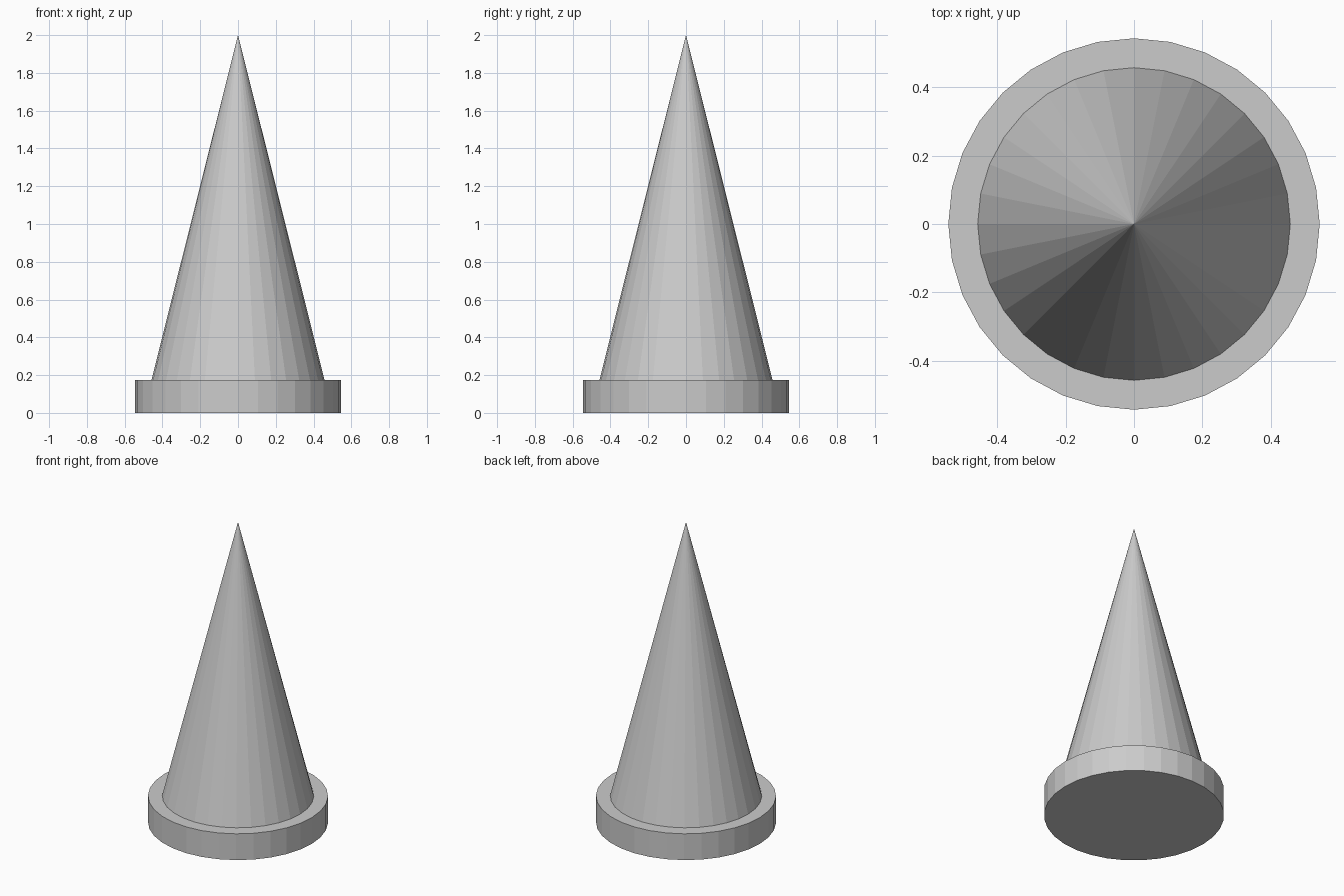
import bpy

if "Cube" in bpy.data.objects:
    bpy.data.objects.remove(bpy.data.objects["Cube"])

SIDES = 32
BASE_R, BASE_H = 0.544, 0.175
CONE_R, TOP = 0.458, 2.0

# Flat round base disc
bpy.ops.mesh.primitive_cylinder_add(vertices=SIDES, radius=BASE_R, depth=BASE_H,
                                    location=(0, 0, BASE_H / 2))
bpy.context.object.name = "base_disc"

# Spike standing on the disc (open underneath, hidden by the disc)
bpy.ops.mesh.primitive_cone_add(vertices=SIDES, radius1=CONE_R, radius2=0,
                                depth=TOP - BASE_H, end_fill_type='NOTHING',
                                location=(0, 0, (TOP + BASE_H) / 2))
bpy.context.object.name = "spike"
